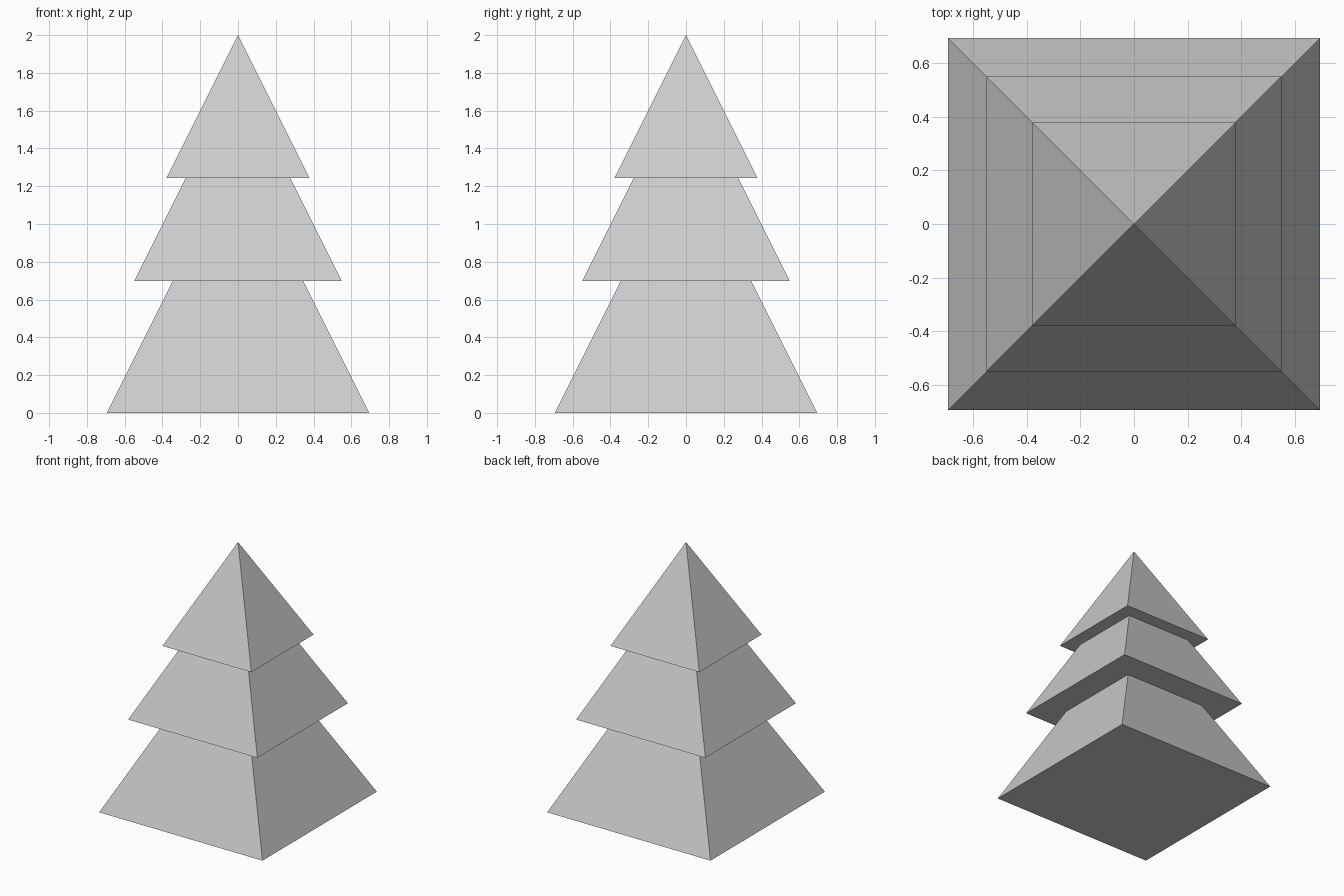
import bpy
from math import pi, sqrt

if "Cube" in bpy.data.objects:
    bpy.data.objects.remove(bpy.data.objects["Cube"])


def pyramid(name, half, base, apex):
    """Square pyramid with sides parallel to the x and y axes."""
    bpy.ops.mesh.primitive_cone_add(
        vertices=4, radius1=half * sqrt(2), radius2=0, depth=apex - base,
        location=(0, 0, (base + apex) / 2), rotation=(0, 0, pi / 4))
    obj = bpy.context.object
    obj.name = name
    bpy.ops.object.transform_apply(location=False, rotation=True, scale=True)


# Three overlapping foliage tiers, all with the same slope
pyramid("lower_tier", 0.695, 0.0, 1.39)
pyramid("middle_tier", 0.55, 0.697, 1.797)
pyramid("upper_tier", 0.378, 1.244, 2.0)
